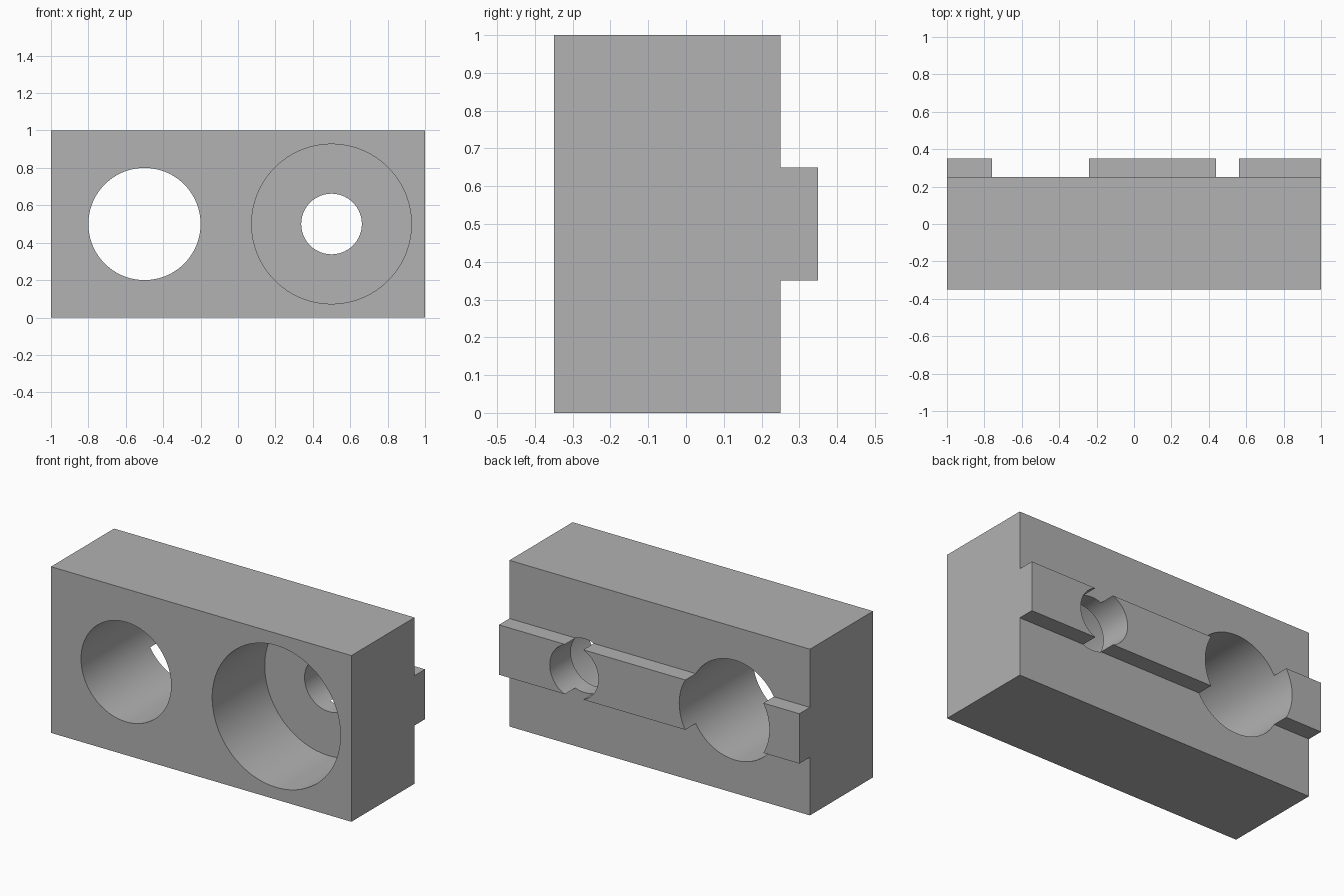
import bpy
import bmesh
import math

cube = bpy.data.objects.get("Cube")
if cube:
    bpy.data.objects.remove(cube, do_unlink=True)

GREY = (0.445, 0.445, 0.445, 1)
mat = bpy.data.materials.new("plain grey")
mat.use_nodes = True
mat.diffuse_color = GREY
mat.node_tree.nodes["Principled BSDF"].inputs["Base Color"].default_value = GREY


def extruded_block(name, profile, half_length):
    """Extrude a (y, z) profile along x."""
    bm = bmesh.new()
    face = bm.faces.new([bm.verts.new((-half_length, y, z)) for y, z in profile])
    new = bmesh.ops.extrude_face_region(bm, geom=[face])["geom"]
    verts = [v for v in new if isinstance(v, bmesh.types.BMVert)]
    bmesh.ops.translate(bm, verts=verts, vec=(2 * half_length, 0, 0))
    bmesh.ops.recalc_face_normals(bm, faces=bm.faces)
    mesh = bpy.data.meshes.new(name)
    bm.to_mesh(mesh)
    bm.free()
    mesh.materials.append(mat)
    obj = bpy.data.objects.new(name, mesh)
    bpy.context.collection.objects.link(obj)
    return obj


def bore(target, x, radius, y_start, y_end):
    """Cut a round hole along y at mid height."""
    bpy.ops.mesh.primitive_cylinder_add(
        vertices=96, radius=radius, depth=y_end - y_start,
        location=(x, (y_start + y_end) / 2, 0.5), rotation=(math.pi / 2, 0, 0))
    cutter = bpy.context.object
    cutter.name = "bore_cutter"
    cutter.hide_render = True
    cutter.data.materials.append(mat)
    mod = target.modifiers.new("bore", 'BOOLEAN')
    mod.operation = 'DIFFERENCE'
    mod.solver = 'EXACT'
    mod.object = cutter
    bpy.context.view_layer.objects.active = target
    bpy.ops.object.modifier_apply(modifier=mod.name)
    bpy.data.objects.remove(cutter, do_unlink=True)


# Block with a locating rail along its back
FRONT, BACK, RAIL = -0.35, 0.25, 0.35
block = extruded_block("mounting_block", [
    (FRONT, 0), (BACK, 0), (BACK, 0.35), (RAIL, 0.35),
    (RAIL, 0.65), (BACK, 0.65), (BACK, 1), (FRONT, 1)], 1)

# Plain through hole, then counterbore and its screw hole
bore(block, -0.5, 0.3, FRONT - 0.1, RAIL + 0.1)
bore(block, 0.5, 0.427, FRONT - 0.1, 0.15)
bore(block, 0.5, 0.162, 0, RAIL + 0.1)

bpy.ops.object.select_all(action='DESELECT')
block.select_set(True)
bpy.context.view_layer.objects.active = block
bpy.ops.object.shade_smooth_by_angle(angle=math.radians(30))
